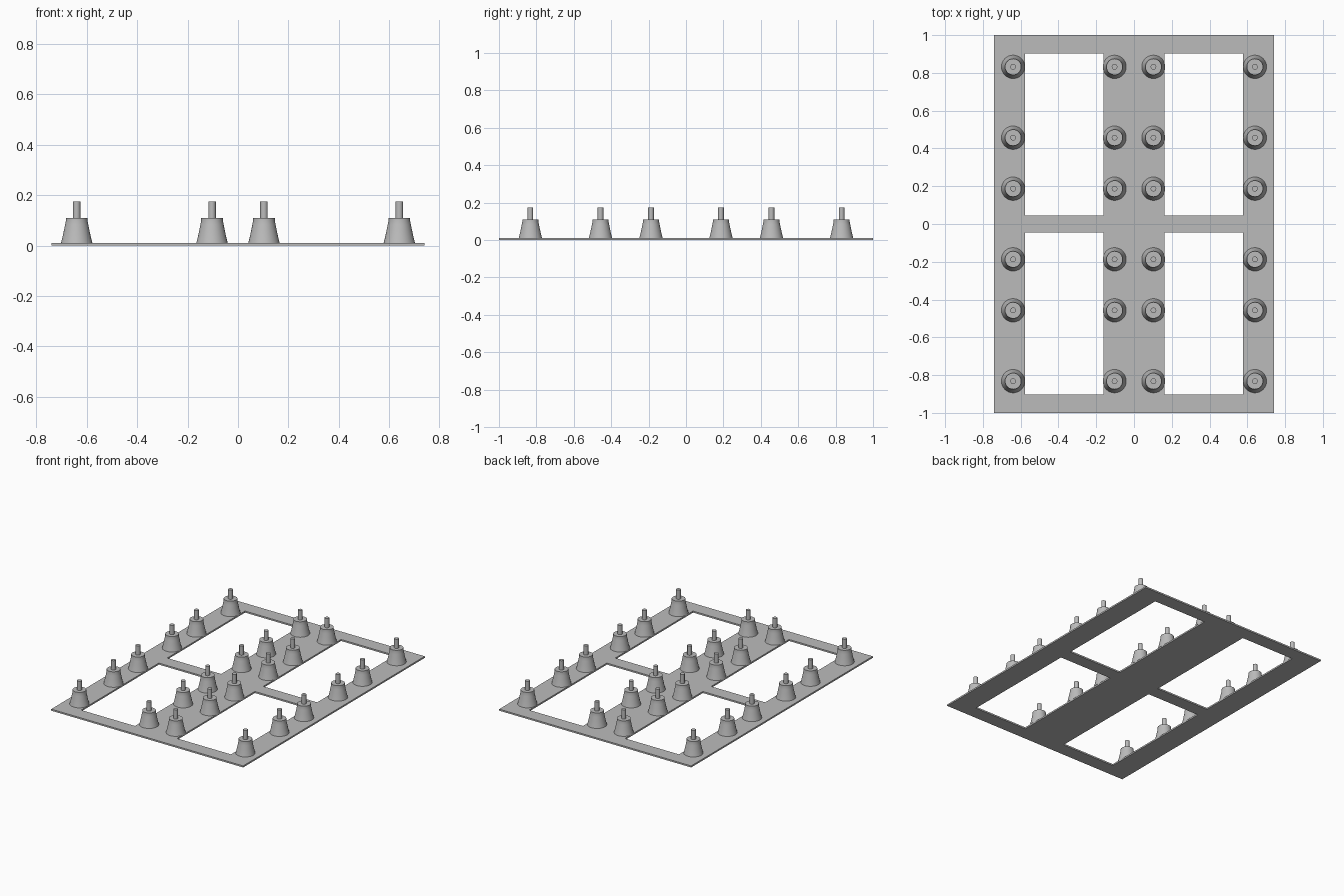
import bpy
import bmesh
from math import cos, sin, tau

if "Cube" in bpy.data.objects:
    bpy.data.objects.remove(bpy.data.objects["Cube"])

grey = bpy.data.materials.new("plain grey")
grey.use_nodes = True
colour = (0.5, 0.5, 0.5, 1)
grey.diffuse_color = colour
grey.node_tree.nodes["Principled BSDF"].inputs["Base Color"].default_value = colour

THICK = 0.011


def make_object(name, bm):
    bmesh.ops.recalc_face_normals(bm, faces=bm.faces)
    mesh = bpy.data.meshes.new(name)
    bm.to_mesh(mesh)
    bm.free()
    mesh.materials.append(grey)
    obj = bpy.data.objects.new(name, mesh)
    bpy.context.collection.objects.link(obj)
    return obj


def base_frame():
    """Flat plate on a grid of cells, with four cells left open."""
    xs = [-0.74, -0.578, -0.162, 0.162, 0.578, 0.74]
    ys = [-1, -0.903, -0.046, 0.046, 0.903, 1]
    bm = bmesh.new()
    grid = [[bm.verts.new((x, y, 0)) for y in ys] for x in xs]
    for i in range(5):
        for j in range(5):
            if i % 2 and j % 2:
                continue
            bm.faces.new((grid[i][j], grid[i + 1][j],
                          grid[i + 1][j + 1], grid[i][j + 1]))
    solid = bmesh.ops.extrude_face_region(bm, geom=bm.faces[:])
    top = [v for v in solid["geom"] if isinstance(v, bmesh.types.BMVert)]
    bmesh.ops.translate(bm, verts=top, vec=(0, 0, THICK))
    return make_object("base_frame", bm)


def lathe(name, profile, sides=32):
    """Closed turned solid from (radius, height) pairs."""
    bm = bmesh.new()
    rings = [[bm.verts.new((r * cos(tau * k / sides), r * sin(tau * k / sides), z))
              for k in range(sides)] for r, z in profile]
    for low, high in zip(rings, rings[1:]):
        for k in range(sides):
            n = (k + 1) % sides
            bm.faces.new((low[k], low[n], high[n], high[k]))
    bm.faces.new(rings[0])
    bm.faces.new(rings[-1])
    obj = make_object(name, bm)
    bpy.ops.object.select_all(action='DESELECT')
    obj.select_set(True)
    bpy.context.view_layer.objects.active = obj
    bpy.ops.object.shade_smooth_by_angle(angle=0.6)
    return obj


base_frame()

# Flared foot with a thin peg on top
foot = lathe("foot", [(0.062, THICK), (0.056, 0.035), (0.051, 0.058),
                      (0.046, 0.083), (0.043, 0.098), (0.043, 0.11),
                      (0.015, 0.11), (0.015, 0.174)])

# Four columns of six feet, mirrored about both axes
spots = [(sx * x, sy * y) for x in (0.103, 0.64) for y in (0.187, 0.457, 0.832)
         for sx in (-1, 1) for sy in (-1, 1)]
foot.location = (*spots[0], 0)
for x, y in spots[1:]:
    copy = foot.copy()
    copy.location = (x, y, 0)
    bpy.context.collection.objects.link(copy)
